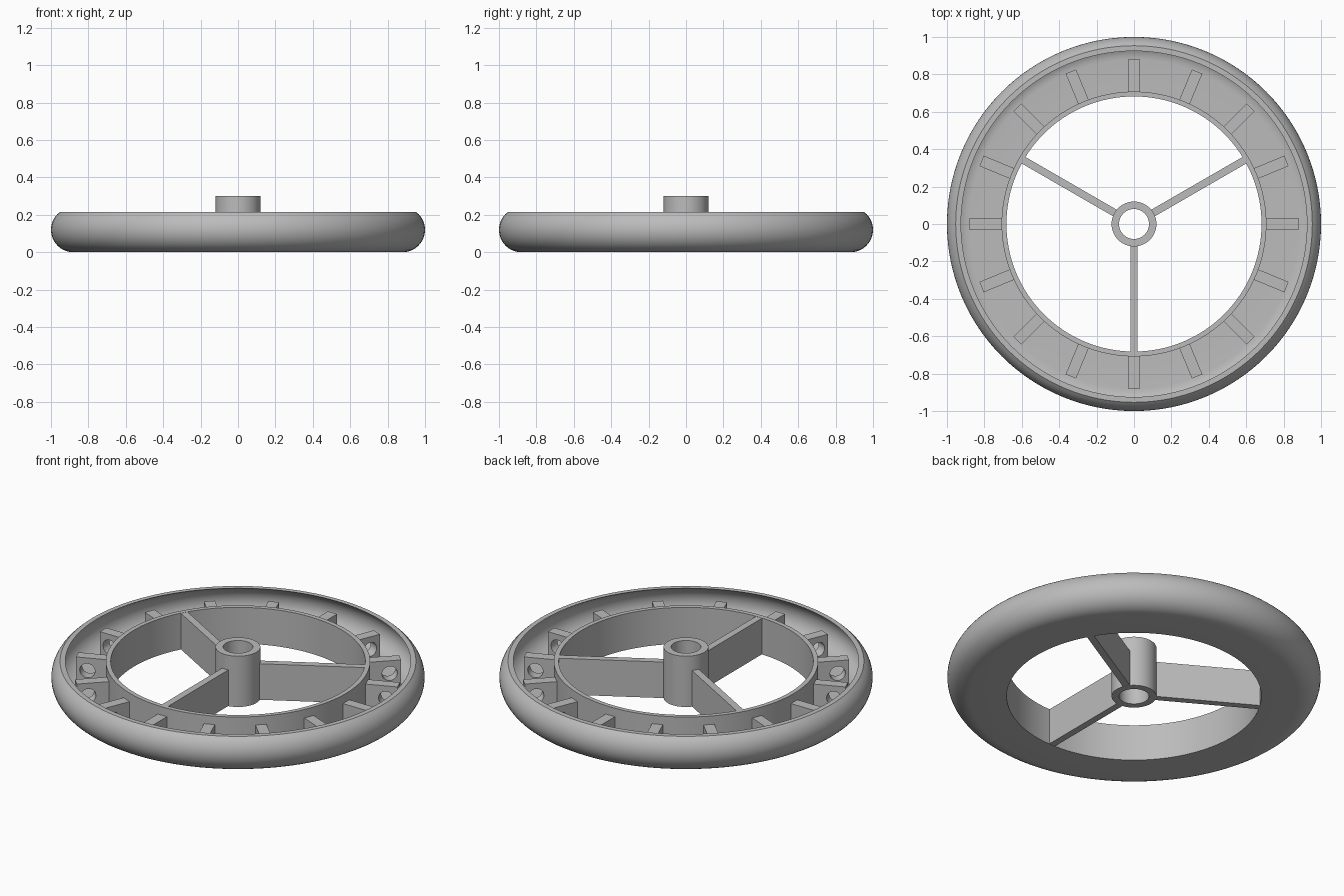
import bpy, bmesh, math
from mathutils import Matrix, Vector

if "Cube" in bpy.data.objects:
    bpy.data.objects.remove(bpy.data.objects["Cube"], do_unlink=True)

grey = bpy.data.materials.new("plain grey")
grey.use_nodes = True
colour = (0.5, 0.5, 0.5, 1)
grey.diffuse_color = colour
grey.node_tree.nodes["Principled BSDF"].inputs["Base Color"].default_value = colour

HEIGHT, HUB_HEIGHT = 0.215, 0.30
RIM_IN, RING_OUT = 0.682, 0.708
HUB_R, BORE_R = 0.12, 0.08
ARC_R, ARC_Z = 0.88, 0.12


def finish(name, bm, smooth=False):
    bmesh.ops.recalc_face_normals(bm, faces=bm.faces)
    mesh = bpy.data.meshes.new(name)
    bm.to_mesh(mesh)
    bm.free()
    mesh.materials.append(grey)
    obj = bpy.data.objects.new(name, mesh)
    bpy.context.collection.objects.link(obj)
    bpy.ops.object.select_all(action="DESELECT")
    obj.select_set(True)
    bpy.context.view_layer.objects.active = obj
    if smooth:
        bpy.ops.object.shade_smooth_by_angle(angle=math.radians(30))
    return obj


def lathe(name, profile, steps):
    """Spin a closed (radius, z) profile around the axle."""
    bm = bmesh.new()
    verts = [bm.verts.new((r, 0, z)) for r, z in profile]
    edges = [bm.edges.new((v, verts[i - 1])) for i, v in enumerate(verts)]
    bmesh.ops.spin(bm, geom=verts + edges, axis=(0, 0, 1), cent=(0, 0, 0),
                   angle=math.tau, steps=steps)
    bmesh.ops.remove_doubles(bm, verts=bm.verts, dist=1e-5)
    return finish(name, bm, smooth=True)


def arc(radius, count=16):
    """Section of the rounded rim, from its lowest point up to the lip."""
    end = math.asin((HEIGHT - ARC_Z) / radius)
    angles = [-math.pi / 2 + (end + math.pi / 2) * i / count for i in range(count + 1)]
    return [(ARC_R + radius * math.cos(a), ARC_Z + radius * math.sin(a)) for a in angles]


def add_box(bm, r0, r1, width, z0, z1, angle):
    """Radial bar between two radii."""
    matrix = (Matrix.Rotation(angle, 4, "Z")
              @ Matrix.Translation(((r0 + r1) / 2, 0, (z0 + z1) / 2))
              @ Matrix.Diagonal((r1 - r0, width, z1 - z0, 1)))
    bmesh.ops.create_cube(bm, size=1, matrix=matrix)


# Hollow rim: rounded outside, open channel on top, straight inner ring
outer = arc(0.12)
inner = arc(0.105)
lathe("rim", [(RIM_IN, 0)] + outer + inner[::-1]
      + [(RING_OUT, inner[0][1]), (RING_OUT, HEIGHT), (RIM_IN, HEIGHT)], 128)

# Hub with a through bore
lathe("hub", [(BORE_R, 0), (HUB_R, 0), (HUB_R, HUB_HEIGHT), (BORE_R, HUB_HEIGHT)], 64)

# Three flat spokes
bm = bmesh.new()
for i in range(3):
    add_box(bm, 0.11, 0.69, 0.04, 0.001, HEIGHT - 0.001, math.radians(30 + 120 * i))
finish("spokes", bm)

# Sixteen ribs in the channel, each pierced by a round hole
bm, holes = bmesh.new(), bmesh.new()
for i in range(16):
    angle = math.tau * i / 16
    add_box(bm, 0.70, 0.882, 0.06, 0.01, 0.165, angle)
    matrix = (Matrix.Rotation(angle, 4, "Z") @ Matrix.Translation((0.82, 0, 0.09))
              @ Matrix.Rotation(math.pi / 2, 4, "X"))
    bmesh.ops.create_cone(holes, cap_ends=True, segments=32, radius1=0.042,
                          radius2=0.042, depth=0.1, matrix=matrix)
cutter = finish("rib_hole_cutter", holes)
cutter.hide_render = True
ribs = finish("ribs", bm)
cut = ribs.modifiers.new("holes", "BOOLEAN")
cut.operation, cut.solver, cut.object = "DIFFERENCE", "EXACT", cutter
bpy.ops.object.modifier_apply(modifier=cut.name)
bpy.data.objects.remove(cutter, do_unlink=True)
bpy.ops.object.shade_smooth_by_angle(angle=math.radians(30))
